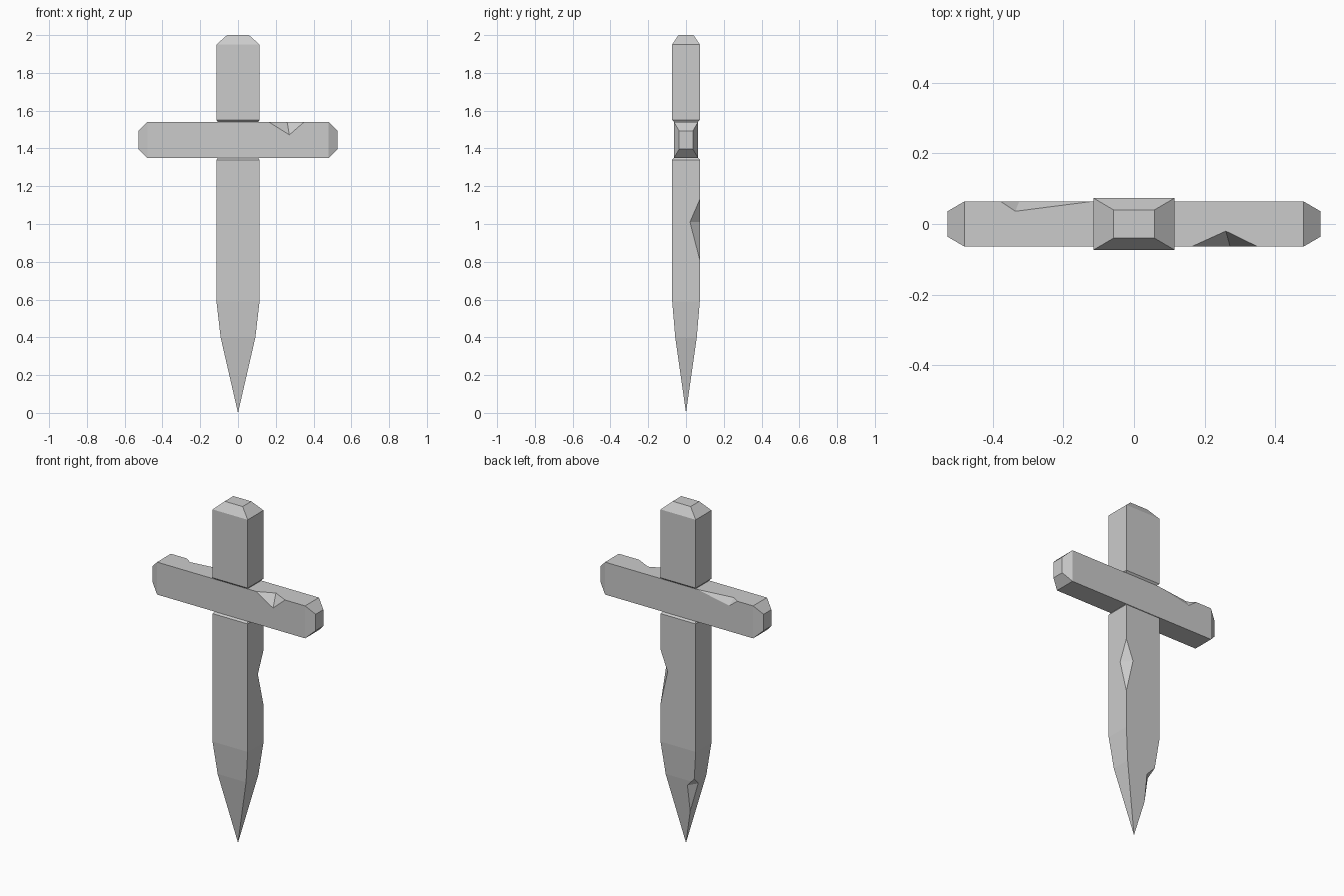
import bpy
import bmesh
from mathutils import Vector

cube = bpy.data.objects.get("Cube")
if cube:
    bpy.data.objects.remove(cube, do_unlink=True)

stone = bpy.data.materials.new("grey_stone")
stone.use_nodes = True
stone.diffuse_color = (0.6, 0.6, 0.6, 1)
stone.node_tree.nodes["Principled BSDF"].inputs["Base Color"].default_value = (0.6, 0.6, 0.6, 1)


def finish(name, bm):
    """Turn a bmesh into a flat-shaded object."""
    bmesh.ops.remove_doubles(bm, verts=bm.verts, dist=0.0001)
    bmesh.ops.recalc_face_normals(bm, faces=bm.faces)
    mesh = bpy.data.meshes.new(name)
    bm.to_mesh(mesh)
    bm.free()
    mesh.materials.append(stone)
    obj = bpy.data.objects.new(name, mesh)
    bpy.context.collection.objects.link(obj)
    return obj


def loft(name, sections, place):
    """Join rectangular sections (position, half width, half depth)."""
    bm = bmesh.new()
    rings = []
    for t, a, b in sections:
        corners = ((-a, -b), (a, -b), (a, b), (-a, b))
        rings.append([bm.verts.new(place(t, u, v)) for u, v in corners])
    for lower, upper in zip(rings, rings[1:]):
        for i in range(4):
            j = (i + 1) % 4
            bm.faces.new((lower[i], lower[j], upper[j], upper[i]))
    bm.faces.new(rings[0])
    bm.faces.new(rings[-1])
    return finish(name, bm)


def chip(obj, a, b, c, d):
    """Cut a wedge from edge a-b, with its valley running from c to d."""
    valley = (Vector(c) + Vector(d)) / 2
    bm = bmesh.new()
    for p in (a, b, c, d):
        bm.verts.new(valley + (Vector(p) - valley) * 1.4)
    bmesh.ops.convex_hull(bm, input=bm.verts)
    cutter = finish("chip_cutter", bm)
    cutter.hide_render = True
    mod = obj.modifiers.new("chip", 'BOOLEAN')
    mod.operation = 'DIFFERENCE'
    mod.solver = 'EXACT'
    mod.object = cutter
    bpy.context.view_layer.objects.active = obj
    bpy.ops.object.modifier_apply(modifier=mod.name)
    bpy.data.objects.remove(cutter, do_unlink=True)


# Upright post: pointed foot, neck behind the crossbar, bevelled top
W, D = 0.114, 0.073
post = loft("upright_post", [
    (0, 0.00001, 0.00001), (0.4, 0.092, 0.057), (0.59, W, D),
    (1.34, W, D), (1.352, 0.105, 0.061), (1.538, 0.105, 0.061),
    (1.55, W, D), (1.95, W, D), (2, 0.058, 0.04),
], lambda t, u, v: (u, v, t))

# Crossbar with bevelled ends
bar_z, bar_d, bar_h = 1.445, 0.064, 0.095
top = bar_z + bar_h
bar = loft("crossbar", [
    (-0.528, 0.036, 0.048), (-0.48, bar_d, bar_h),
    (0.48, bar_d, bar_h), (0.528, 0.036, 0.048),
], lambda t, u, v: (t, u, bar_z + v))

# Chips in the crossbar: front and back of the top
chip(bar, (0.163, -bar_d, top), (0.35, -bar_d, top),
     (0.272, -bar_d, 1.472), (0.26, -0.02, top))
chip(bar, (-0.378, bar_d, top), (-0.118, bar_d, top),
     (-0.325, bar_d, 1.5), (-0.336, 0.036, top))

# Chips in the post: back corner of the shaft and of the point
chip(post, (W, D, 0.81), (W, D, 1.13), (0.068, D, 1.01), (W, 0.021, 1.01))
chip(post, (-0.0945, 0.0585, 0.42), (-0.048, 0.03, 0.21),
     (-0.046, 0.0524, 0.368), (-0.0863, 0.01, 0.375))
